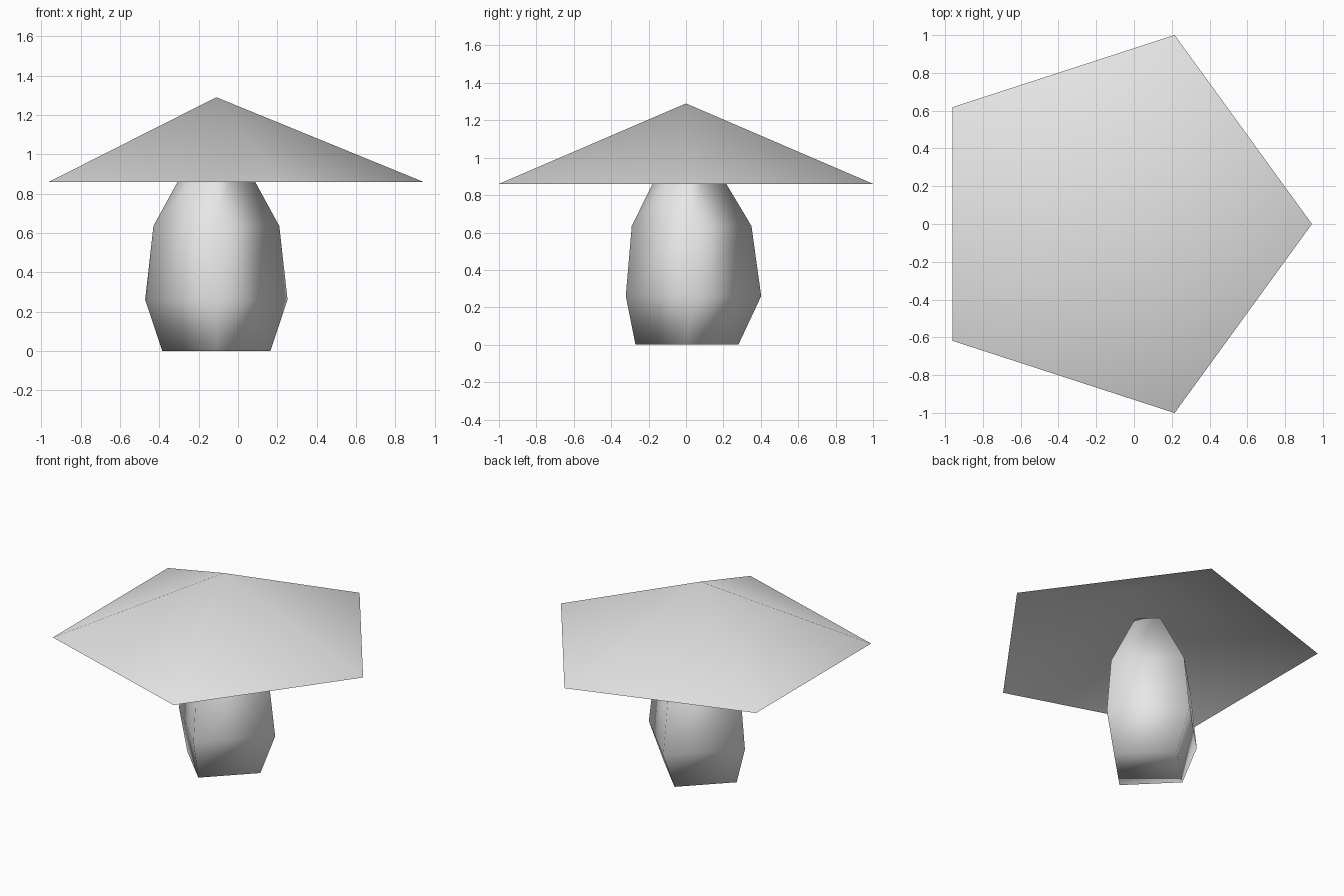
import bpy
import bmesh
from math import cos, sin, tau

if "Cube" in bpy.data.objects:
    bpy.data.objects.remove(bpy.data.objects["Cube"], do_unlink=True)

AXIS_X = -0.11

# Single plain grey finish
grey = bpy.data.materials.new("plain grey")
grey.use_nodes = True
grey.diffuse_color = (0.8, 0.8, 0.8, 1)
grey.node_tree.nodes["Principled BSDF"].inputs["Base Color"].default_value = (0.8, 0.8, 0.8, 1)


def loft(name, sides, rings, closed_ends):
    """Skin regular polygons given as (radius, centre y, z)."""
    bm = bmesh.new()
    loops = []
    for radius, cy, z in rings:
        angles = [tau * i / sides for i in range(sides)]
        loops.append([bm.verts.new((AXIS_X + radius * cos(a), cy + radius * sin(a), z))
                      for a in angles])
    for low, high in zip(loops, loops[1:]):
        for i in range(sides):
            j = (i + 1) % sides
            bm.faces.new((low[i], low[j], high[j], high[i]))
    if closed_ends:
        bm.faces.new(loops[0][::-1])
        bm.faces.new(loops[-1])
    # Rings of zero radius collapse to a point
    bmesh.ops.remove_doubles(bm, verts=bm.verts[:], dist=0.0001)
    for face in bm.faces:
        face.smooth = True
    mesh = bpy.data.meshes.new(name)
    bm.to_mesh(mesh)
    bm.free()
    mesh.materials.append(grey)
    obj = bpy.data.objects.new(name, mesh)
    bpy.context.collection.objects.link(obj)
    return obj


# Stem: four-sided, bulging low down and tapering up inside the cap
loft("stem", 4, [(0.275, 0.005, 0), (0.362, 0.04, 0.26),
                 (0.32, 0.03, 0.635), (0.11, 0.01, 1.02)], True)

# Cap: thin five-sided cone, open underneath
loft("cap", 5, [(1.052, 0, 0.86), (0, 0, 1.29)], False)
